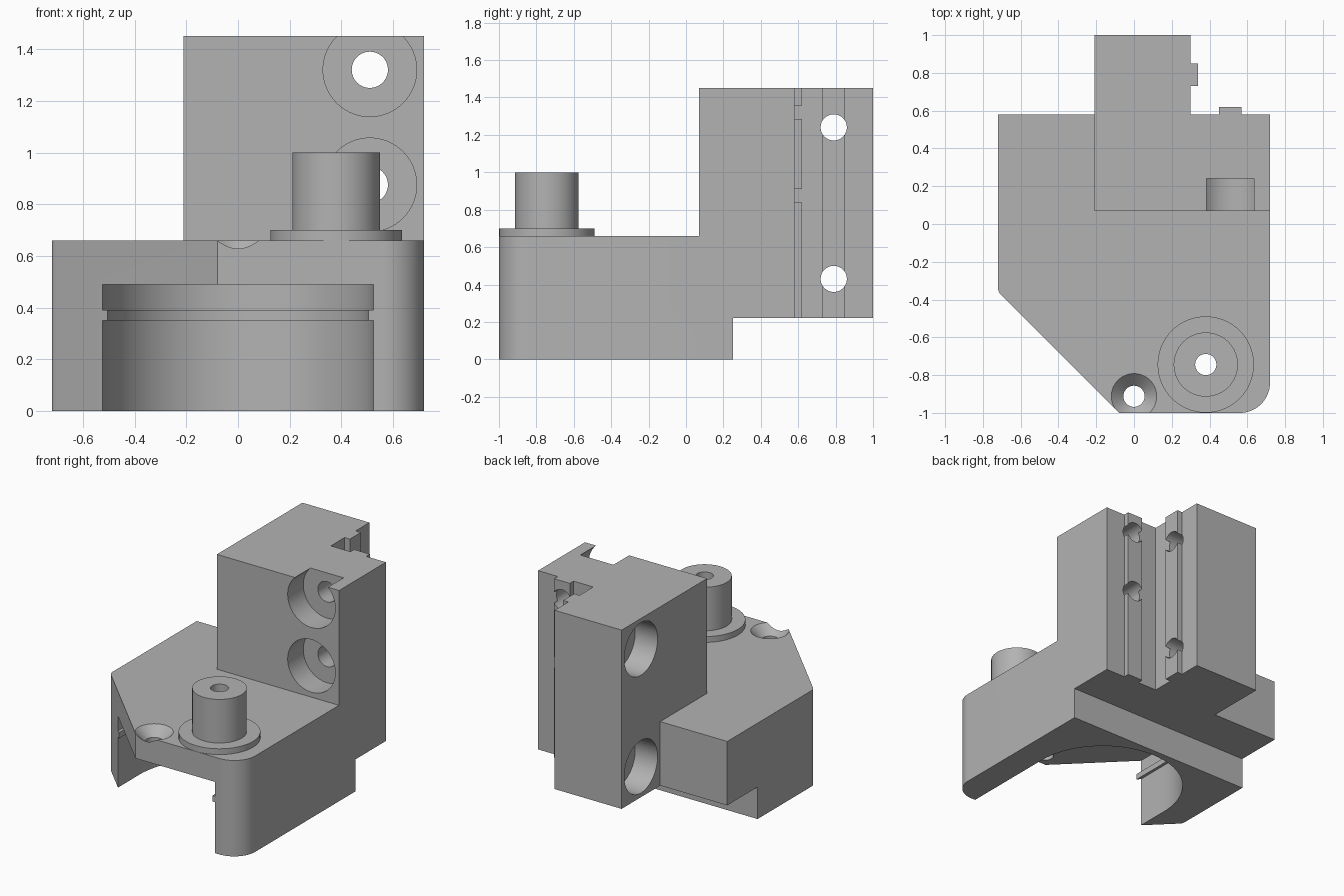
import bpy, bmesh, math
from mathutils import Matrix, Vector

cube = bpy.data.objects.get("Cube")
if cube:
    bpy.data.objects.remove(cube, do_unlink=True)

grey = bpy.data.materials.new("machined grey")
grey.use_nodes = True
colour = (0.45, 0.45, 0.45, 1)
grey.diffuse_color = colour
grey.node_tree.nodes["Principled BSDF"].inputs["Base Color"].default_value = colour


def finish(name, bm):
    bmesh.ops.recalc_face_normals(bm, faces=bm.faces)
    mesh = bpy.data.meshes.new(name)
    bm.to_mesh(mesh)
    bm.free()
    mesh.materials.append(grey)
    obj = bpy.data.objects.new(name, mesh)
    bpy.context.collection.objects.link(obj)
    return obj


def prism(name, outline, z0, z1):
    """Extrude a plan outline from z0 to z1."""
    bm = bmesh.new()
    face = bm.faces.new([bm.verts.new((x, y, z0)) for x, y in outline])
    top = bmesh.ops.extrude_face_region(bm, geom=[face])["geom"]
    verts = [v for v in top if isinstance(v, bmesh.types.BMVert)]
    bmesh.ops.translate(bm, verts=verts, vec=(0, 0, z1 - z0))
    return finish(name, bm)


def box(name, x0, x1, y0, y1, z0, z1):
    return prism(name, [(x0, y0), (x1, y0), (x1, y1), (x0, y1)], z0, z1)


def rod(name, start, end, r0, r1=None):
    """Cylinder or cone between two points."""
    a, b = Vector(start), Vector(end)
    bm = bmesh.new()
    turn = (b - a).to_track_quat("Z", "Y").to_matrix().to_4x4()
    bmesh.ops.create_cone(bm, cap_ends=True, segments=64, radius1=r0,
                          radius2=r0 if r1 is None else r1, depth=(b - a).length,
                          matrix=Matrix.Translation((a + b) / 2) @ turn)
    return finish(name, bm)


def arc(cx, cy, r, a0, a1, n):
    angles = [math.radians(a0 + (a1 - a0) * i / n) for i in range(n + 1)]
    return [(cx + r * math.cos(a), cy + r * math.sin(a)) for a in angles]


def combine(target, tool, operation):
    mod = target.modifiers.new("cut", "BOOLEAN")
    mod.operation, mod.solver, mod.object = operation, "EXACT", tool
    bpy.context.view_layer.objects.active = target
    bpy.ops.object.modifier_apply(modifier=mod.name)
    bpy.data.objects.remove(tool, do_unlink=True)


def add(tool):
    combine(body, tool, "UNION")


def cut(tool):
    combine(body, tool, "DIFFERENCE")


# Base with one chamfered and one rounded front corner, stepped at the back
outline = [(0.72, 0.58), (-0.72, 0.58)]
outline += arc(-0.67, -0.339, 0.05, 180, 225, 6)
outline += [(-0.08, -1)]
outline += arc(0.56, -0.84, 0.16, 270, 360, 20)
body = prism("bracket_body", outline, 0, 0.66)
cut(box("step_cutter", -1, 1, 0.25, 1.2, -0.1, 0.22))

# Upright L-shaped column with a locating rib on each inner face
add(prism("column", [(-0.21, 0.07), (0.72, 0.07), (0.72, 0.58), (0.57, 0.58),
                     (0.57, 0.62), (0.45, 0.62), (0.45, 0.58), (0.30, 0.58),
                     (0.30, 0.73), (0.34, 0.73), (0.34, 0.85), (0.30, 0.85),
                     (0.30, 1), (-0.21, 1)], 0.22, 1.45))

# Flanged boss
bx, by = 0.38, -0.744
add(rod("flange", (bx, by, 0.6), (bx, by, 0.70), 0.255))
add(rod("post", (bx, by, 0.65), (bx, by, 1.0), 0.17))

# U-shaped cavity, open to the front, with a thin retaining ridge
for r, z0, z1 in ((0.505, -0.1, 0.45), (0.525, -0.1, 0.35), (0.525, 0.39, 0.49)):
    u = arc(0, -0.32, r, 0, 180, 48) + [(-r, -1.2), (r, -1.2)]
    cut(prism("cavity_cutter", u, z0, z1))

# Boss bore and countersunk front hole
cut(rod("bore_cutter", (bx, by, 0.4), (bx, by, 1.1), 0.056))
cut(rod("hole_cutter", (0, -0.912, 0.4), (0, -0.912, 0.8), 0.056))
cut(rod("sink_cutter", (0, -0.912, 0.58), (0, -0.912, 0.67), 0.04, 0.13))

# Counterbored holes through the two column walls
for z in (1.32, 0.875):
    cut(rod("hole_cutter", (0.51, 0, z), (0.51, 0.8, z), 0.07))
    cut(rod("counterbore_cutter", (0.51, -0.02, z), (0.51, 0.24, z), 0.181))
for z in (1.24, 0.43):
    cut(rod("hole_cutter", (-0.4, 0.79, z), (0.5, 0.79, z), 0.07))
    cut(rod("counterbore_cutter", (-0.3, 0.79, z), (-0.04, 0.79, z), 0.181))

# Smooth the round walls, keep machined edges crisp
bpy.ops.object.select_all(action="DESELECT")
body.select_set(True)
bpy.context.view_layer.objects.active = body
bpy.ops.object.shade_smooth_by_angle(angle=math.radians(30))
